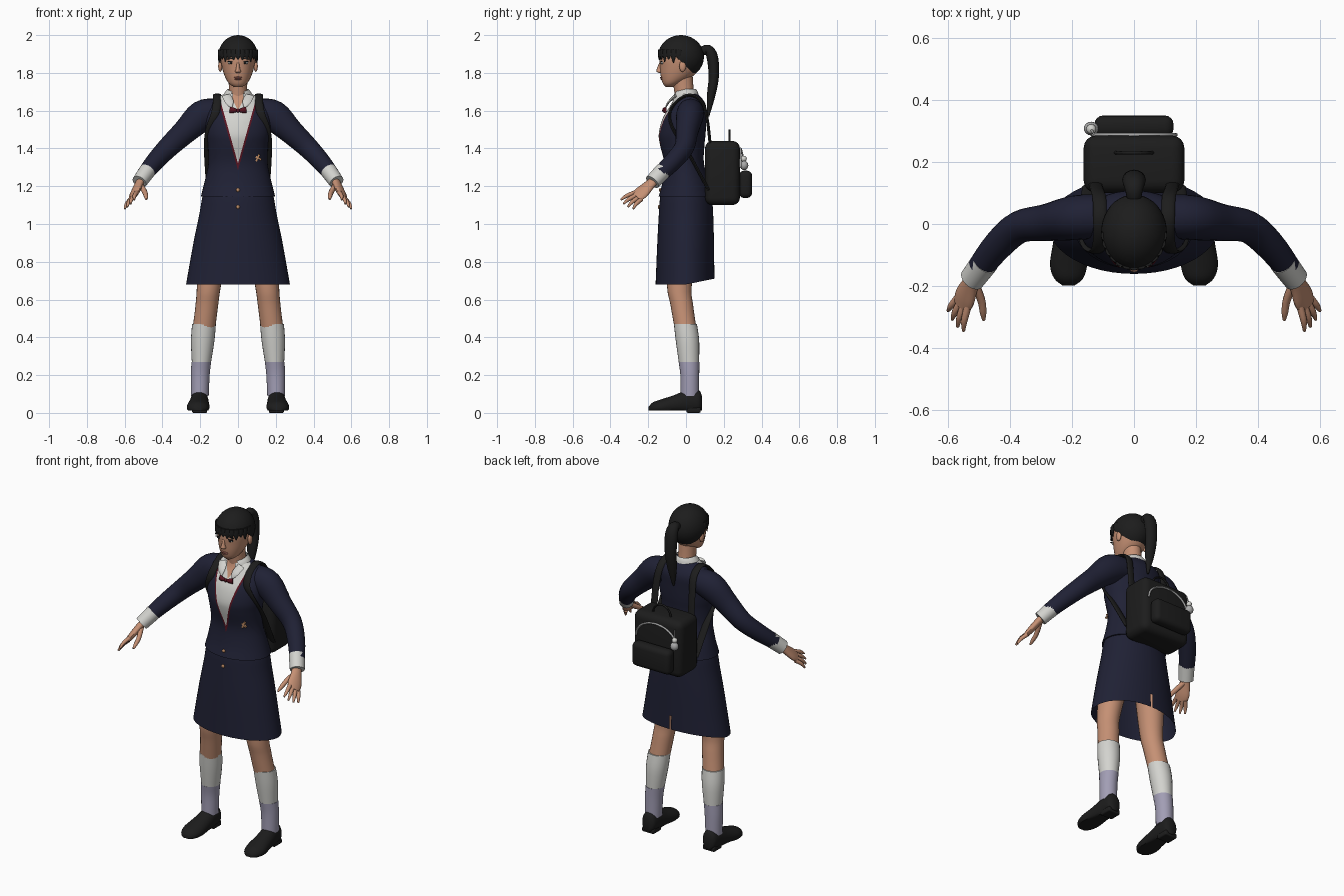
import bpy, bmesh, math
from mathutils import Vector, Matrix

if "Cube" in bpy.data.objects:
    bpy.data.objects.remove(bpy.data.objects["Cube"])


def material(name, rgb):
    m = bpy.data.materials.new(name)
    m.use_nodes = True
    m.diffuse_color = (*rgb, 1)
    m.node_tree.nodes["Principled BSDF"].inputs["Base Color"].default_value = (*rgb, 1)
    return m


NAVY = material("navy cloth", (.014, .015, .035))
SKIN = material("skin", (.56, .28, .175))
BLACK = material("black", (.012, .012, .012))
WHITE = material("white cloth", (.65, .65, .62))
LAVENDER = material("lavender sock", (.36, .34, .46))
RED = material("dark red", (.1, .007, .015))
GOLD = material("gold", (.5, .25, .12))
SILVER = material("silver", (.4, .4, .4))
LIP = material("lips", (.36, .13, .1))
Z, Y, X = Vector((0, 0, 1)), Vector((0, 1, 0)), Vector((1, 0, 0))


def finish(bm, name, *mats):
    bmesh.ops.recalc_face_normals(bm, faces=bm.faces)
    me = bpy.data.meshes.new(name)
    bm.to_mesh(me)
    bm.free()
    ob = bpy.data.objects.new(name, me)
    bpy.context.collection.objects.link(ob)
    for m in mats:
        me.materials.append(m)
    bpy.ops.object.select_all(action="DESELECT")
    ob.select_set(True)
    bpy.context.view_layer.objects.active = ob
    bpy.ops.object.shade_smooth_by_angle(angle=math.radians(45))
    return ob


def spline(rows, steps):
    """Smooth curve through rows of x, y, z, half width, half depth."""
    r = [Vector(p) for p in rows]
    out = []
    for i in range(len(r) - 1):
        a, b, c, d = r[max(i - 1, 0)], r[i], r[i + 1], r[min(i + 2, len(r) - 1)]
        for k in range(steps):
            t = k / steps
            out.append(b + (c - a) * (t / 2) + (a * 2 - b * 5 + c * 4 - d) * (t * t / 2)
                       + (b * 3 - a - c * 3 + d) * (t ** 3 / 2))
    return out + [r[-1]]


def loft_bm(rows, sides=24, steps=4, axis=None, side=X, caps=True):
    bm = bmesh.new()
    path = spline(rows, steps)
    rings = []
    for i, p in enumerate(path):
        t = axis or (path[min(i + 1, len(path) - 1)].xyz - path[max(i - 1, 0)].xyz).normalized()
        u = (side - t * side.dot(t)).normalized()
        v = t.cross(u)
        angles = [math.tau * k / sides for k in range(sides)]
        rings.append([bm.verts.new(p.xyz + u * p[3] * math.cos(a) + v * p[4] * math.sin(a))
                      for a in angles])
    for lo, hi in zip(rings, rings[1:]):
        for k in range(sides):
            n = (k + 1) % sides
            bm.faces.new((lo[k], lo[n], hi[n], hi[k]))
    if caps:
        bm.faces.new(rings[0])
        bm.faces.new(rings[-1])
    return bm


def loft(name, rows, mat, **kw):
    return finish(loft_bm(rows, **kw), name, mat)


def cut(bm, point, normal):
    bmesh.ops.bisect_plane(bm, geom=bm.verts[:] + bm.edges[:] + bm.faces[:],
                           plane_co=point, plane_no=normal)


def drop(bm, rule):
    doomed = [f for f in bm.faces if rule(f.calc_center_median())]
    bmesh.ops.delete(bm, geom=doomed, context="FACES")


def ball_bm(centre, radii, n=16):
    bm = bmesh.new()
    bmesh.ops.create_uvsphere(bm, u_segments=n * 2, v_segments=n, radius=1,
                              matrix=Matrix.Translation(centre) @ Matrix.Diagonal((*radii, 1)))
    return bm


def ball(name, centre, radii, mat, n=8):
    return finish(ball_bm(centre, radii, n), name, mat)


def box(name, centre, size, mat, bevel=0, tilt=0):
    bm = bmesh.new()
    bmesh.ops.create_cube(bm, size=1, matrix=Matrix.Translation(centre)
                          @ Matrix.Rotation(tilt, 4, "Y") @ Matrix.Diagonal((*size, 1)))
    if bevel:
        bmesh.ops.bevel(bm, geom=bm.edges[:], offset=bevel, segments=4, profile=.5,
                        affect="EDGES")
    return finish(bm, name, mat)


# Jacket, with shirt opening and trim cut into the front
bm = loft_bm([(0, 0, 1.145, .197, .145), (0, 0, 1.22, .178, .125), (0, -.01, 1.32, .157, .105),
              (0, -.02, 1.42, .16, .118), (0, -.02, 1.48, .17, .124), (0, -.008, 1.56, .175, .115),
              (0, .01, 1.62, .165, .097), (0, .012, 1.66, .13, .077), (0, .002, 1.69, .07, .058)],
             sides=40, axis=Z)
openings = [(1.285, .28), (1.32, .28), (1.6, .5)]
for z, k in openings:
    for s in (1, -1):
        cut(bm, (0, 0, z), (s, 0, -k))
for f in bm.faces:
    c = f.calc_center_median()
    if c.y < 0:
        f.material_index = sum(abs(c.x) < k * (c.z - z) for z, k in openings)
finish(bm, "jacket", NAVY, RED, WHITE, SKIN)

# Skirt with a raised back hem and a slit
bm = loft_bm([(0, 0, 1.2, .165, .12), (0, 0, 1.15, .187, .136), (0, 0, 1.05, .205, .144),
              (0, -.002, .9, .236, .15), (0, -.005, .68, .275, .156)],
             sides=48, axis=Z, caps=False)
for p, n in (((.006, 0, 0), X), ((-.006, 0, 0), X), ((0, 0, .79), Z)):
    cut(bm, p, n)
drop(bm, lambda c: abs(c.x) < .006 and c.y > 0 and c.z < .79)
for v in bm.verts:
    if v.co.z < .8:
        v.co.z += max(0, v.co.y) * (.8 - v.co.z) * 1.7
finish(bm, "skirt", NAVY)

# Neck, head and ears
loft("neck", [(0, .005, 1.6, .055, .055), (0, -.01, 1.7, .049, .052), (0, -.02, 1.79, .05, .055)],
     SKIN, axis=Z)
loft("head", [(0, -.088, 1.724, .018, .018), (0, -.076, 1.743, .047, .046),
              (0, -.05, 1.78, .069, .083), (0, -.03, 1.83, .085, .108),
              (0, -.026, 1.88, .091, .114), (0, -.025, 1.94, .08, .1),
              (0, -.025, 1.975, .045, .06)], SKIN, sides=32, axis=Z)
loft("nose", [(0, -.133, 1.855, .007, .008), (0, -.139, 1.825, .01, .014),
              (0, -.14, 1.807, .016, .016), (0, -.134, 1.799, .009, .006)], SKIN, sides=12, axis=Z)
ball("upper_lip", (0, -.13, 1.775), (.023, .008, .005), LIP)
ball("lower_lip", (0, -.127, 1.767), (.019, .009, .005), LIP)
for s, tag in ((1, "left_"), (-1, "right_")):
    ball(tag + "ear", (s * .094, -.018, 1.835), (.011, .018, .03), SKIN)
    ball(tag + "eye", (s * .037, -.126, 1.853), (.017, .007, .007), WHITE)
    ball(tag + "iris", (s * .037, -.13, 1.853), (.008, .005, .007), BLACK)
    box(tag + "eyelash", (s * .039, -.131, 1.861), (.036, .008, .004), BLACK, tilt=s * .1)
    box(tag + "eyebrow", (s * .04, -.13, 1.876), (.04, .008, .005), BLACK, tilt=s * .15)

# Hair shell, fringe and ponytail
bm = ball_bm((0, -.027, 1.885), (.106, .122, .115), 20)
cut(bm, (0, 0, 1.89), Z)
cut(bm, (0, -.04, 0), Y)
cut(bm, (0, -.035, 1.87), (0, 1, 1))
drop(bm, lambda c: c.z < (1.89 if c.y < -.04 else 1.835 - c.y))
finish(bm, "hair", BLACK)
for i in range(13):
    a = math.radians(i * 14 - 84)
    out = Vector((math.sin(a), -math.cos(a)))
    x, y, tip = out.x * .101, out.y * .116 - .027, 1.872 - .02 * (i % 2) * abs(out.x)
    loft("fringe_lock_%d" % i, [(x, y, 1.925, .013, .006), (x, y, 1.895, .016, .006),
                                (x, y, tip, .002, .002)],
         BLACK, sides=8, axis=Z, side=Vector((-out.y, out.x, 0)))
loft("ponytail", [(0, .07, 1.91, .02, .02), (0, .115, 1.925, .03, .025), (0, .14, 1.88, .038, .03),
                  (0, .147, 1.78, .035, .027), (0, .133, 1.68, .028, .022),
                  (0, .118, 1.57, .005, .005)], BLACK, sides=16)
ball("hair_tie", (0, .1, 1.92), (.026, .014, .026), BLACK)

# Shirt collar and bow
bm = loft_bm([(0, -.004, 1.715, .054, .056), (0, -.004, 1.7, .068, .066),
              (0, -.004, 1.672, .085, .073)], sides=32, axis=Z, caps=False)
drop(bm, lambda c: c.y < 0 and abs(c.x) < .03)
for v in bm.verts:
    v.co.z += min(0, v.co.y) * .25
finish(bm, "collar", WHITE)
for s, tag in ((1, "left_"), (-1, "right_")):
    loft(tag + "collar_point", [(s * .06, -.055, 1.68, .026, .008), (s * .045, -.092, 1.645, .022, .006),
                                (s * .035, -.108, 1.615, .004, .003)], WHITE, sides=8)
    loft(tag + "bow_loop", [(s * .005, -.113, 1.6, .006, .007), (s * .025, -.116, 1.602, .01, .014),
                            (s * .042, -.11, 1.604, .008, .017)], RED, sides=8, side=Y)
ball("bow_knot", (0, -.117, 1.6), (.009, .009, .011), RED)

# Buttons and badge
for i, (y, z) in enumerate(((-.137, 1.18), (-.143, 1.09))):
    ball("button_%d" % i, (0, y, z), (.01, .006, .01), GOLD)
for i, tilt in enumerate((.5, 2)):
    box("badge_bar_%d" % i, (.105, -.095, 1.35), (.04, .009, .01), GOLD, tilt=tilt)

# Limbs, shoes and backpack straps on both sides
for s, tag in ((1, "left_"), (-1, "right_")):
    def limb(name, rows, mat, **kw):
        loft(tag + name, [(s * p[0], *p[1:]) for p in rows], mat, **kw)

    limb("sleeve", [(.11, .025, 1.595, .07, .07), (.19, .02, 1.572, .072, .082),
                    (.28, .005, 1.49, .06, .066), (.37, -.01, 1.405, .052, .056),
                    (.44, -.07, 1.33, .048, .049), (.495, -.14, 1.262, .042, .042)], NAVY, side=Y)
    limb("cuff", [(.48, -.122, 1.281, .045, .044), (.522, -.178, 1.222, .042, .04)], WHITE, side=Y)
    across = Vector((-s * .6, -.6, .5))
    limb("palm", [(.505, -.155, 1.245, .027, .022), (.525, -.19, 1.21, .03, .02),
                  (.545, -.235, 1.167, .042, .018), (.556, -.265, 1.143, .036, .013)],
         SKIN, sides=16, side=across)
    limb("thumb", [(.515, -.19, 1.205, .015, .015), (.493, -.245, 1.168, .014, .013),
                   (.487, -.285, 1.145, .011, .011), (.485, -.31, 1.13, .005, .005)],
         SKIN, sides=10, side=across)
    for i in range(4):
        t = i / 3
        base = Vector((.536, -.266, 1.168)).lerp(Vector((.567, -.235, 1.132)), t)
        tip = Vector((.55, -.345, 1.128)).lerp(Vector((.6, -.28, 1.08)), t)
        tip += (tip - base) * (.12 if i in (1, 2) else 0)
        mid = base.lerp(tip, .55) + Vector((.004, -.003, .004))
        limb("finger_%d" % i, [(*base, .012, .012), (*mid, .0105, .0105), (*tip, .005, .005)],
             SKIN, sides=10, side=across)

    limb("leg", [(.12, -.01, .95, .085, .09), (.153, -.035, .68, .064, .066),
                 (.165, -.022, .57, .06, .06), (.18, -.003, .45, .06, .058)], SKIN, axis=Z)
    limb("sock", [(.18, -.003, .47, .063, .061), (.187, .008, .38, .062, .062),
                  (.194, .016, .26, .05, .053)], WHITE, axis=Z)
    limb("ankle_sock", [(.194, .016, .27, .052, .055), (.2, .02, .2, .05, .05),
                        (.202, .02, .09, .047, .049)], LAVENDER, axis=Z)

    # Shoe with a flat sole
    bm = loft_bm([(s * .203, .085, .05, .02, .035), (s * .203, .068, .06, .042, .062),
                  (s * .204, .01, .057, .048, .066), (s * .207, -.06, .043, .054, .052),
                  (s * .211, -.13, .03, .06, .042), (s * .211, -.175, .024, .047, .032),
                  (s * .211, -.198, .018, .02, .014)], axis=Y)
    for v in bm.verts:
        v.co.z = max(v.co.z, .012)
    finish(bm, tag + "shoe", BLACK)
    box(tag + "heel", (s * .203, .04, .015), (.08, .075, .03), BLACK, bevel=.008)

    limb("strap", [(.125, .13, 1.4), (.12, .113, 1.55), (.112, .085, 1.645), (.11, .02, 1.683),
                   (.11, -.05, 1.648), (.122, -.088, 1.58), (.158, -.062, 1.49), (.166, .01, 1.38),
                   (.15, .12, 1.18)] and
         [(*p, .022, .008) for p in ((.125, .13, 1.4), (.12, .113, 1.55), (.112, .085, 1.645),
                                     (.11, .02, 1.683), (.11, -.05, 1.648), (.122, -.088, 1.58),
                                     (.152, -.062, 1.49), (.158, .01, 1.38), (.145, .12, 1.18))],
         BLACK, sides=12)

# Backpack with pocket, zip, handle and charm
box("backpack", (0, .193, 1.27), (.325, .185, .34), BLACK, bevel=.04)
box("pocket", (0, .315, 1.21), (.255, .07, .145), BLACK, bevel=.028)
arc = [math.pi * i / 8 for i in range(9)]
loft("zip", [(.135 * math.cos(a), .288, 1.3 + .1 * math.sin(a), .006, .006) for a in arc],
     SILVER, sides=8, side=Y)
loft("handle", [(.06 * math.cos(a), .23, 1.43 + .065 * math.sin(a), .006, .006) for a in arc],
     BLACK, sides=8, side=Y)
ball("charm_body", (-.138, .308, 1.31), (.024, .022, .025), SILVER)
ball("charm_head", (-.138, .306, 1.345), (.016, .016, .016), WHITE)
loft("charm_cord", [(-.138, .304, 1.35, .004, .004), (-.13, .292, 1.4, .004, .004)], SILVER, sides=8)
